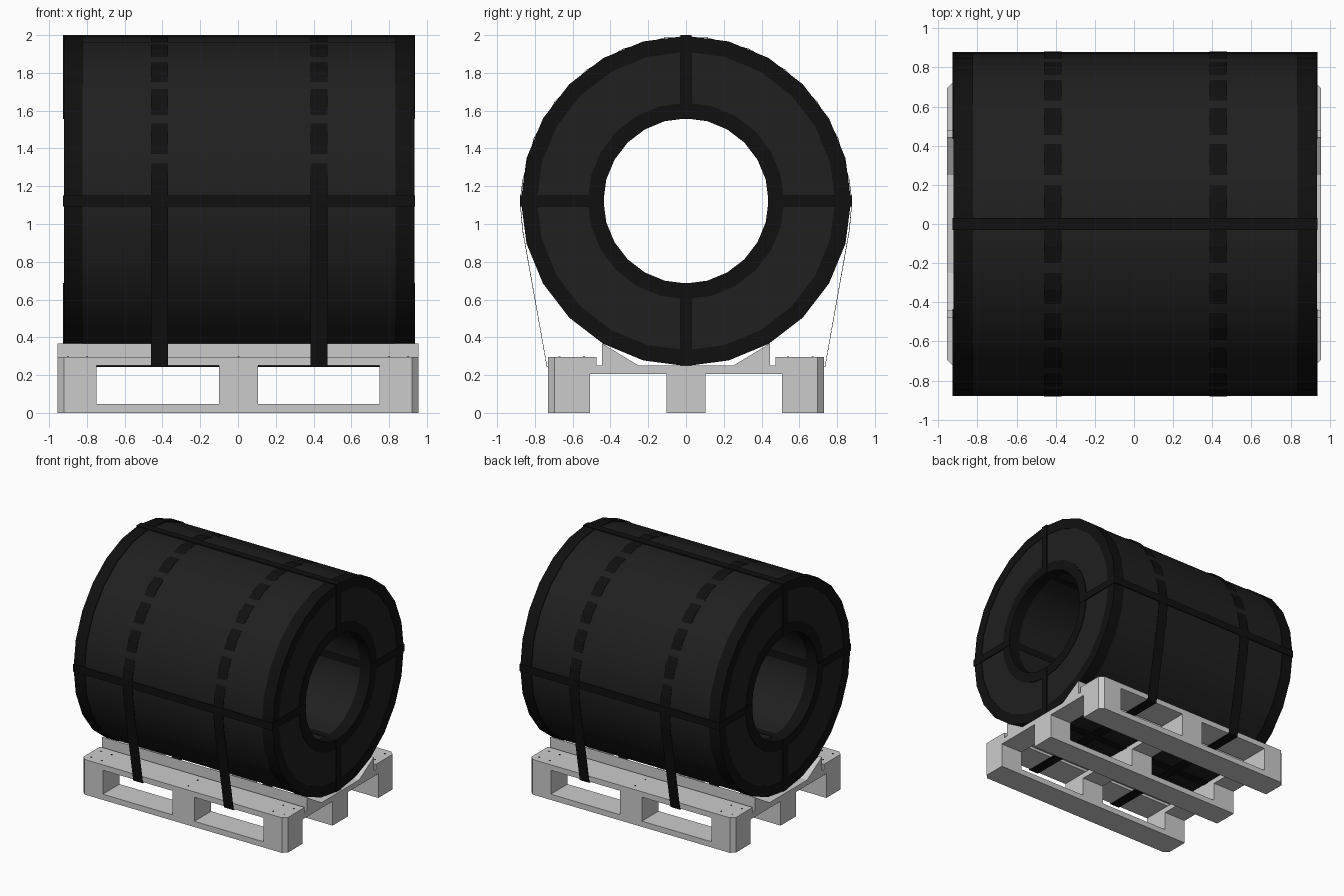
import bpy, bmesh, math
from mathutils import Vector

if "Cube" in bpy.data.objects:
    bpy.data.objects.remove(bpy.data.objects["Cube"])

CX, CZ, SIDES = 0.006, 1.122, 24      # coil centre and facet count
X0, X1 = -0.922, 0.934                # coil ends


def material(name, v):
    m = bpy.data.materials.new(name)
    m.diffuse_color = (v, v, v, 1)
    m.use_nodes = True
    m.node_tree.nodes["Principled BSDF"].inputs["Base Color"].default_value = m.diffuse_color
    return m


WRAP = material("black_wrap", 0.014)
BAND = material("dark_band", 0.005)


def finish(name, bm, mat=None, smooth=False, fix=True):
    if fix:
        bmesh.ops.recalc_face_normals(bm, faces=bm.faces)
    me = bpy.data.meshes.new(name)
    bm.to_mesh(me)
    bm.free()
    ob = bpy.data.objects.new(name, me)
    bpy.context.collection.objects.link(ob)
    if mat:
        me.materials.append(mat)
    if smooth:
        bpy.ops.object.select_all(action='DESELECT')
        ob.select_set(True)
        bpy.context.view_layer.objects.active = ob
        bpy.ops.object.shade_smooth_by_angle(angle=math.radians(30))
    return ob


def revolve(name, profile, mat):
    """Spin a closed (x, radius) profile round the coil axis."""
    bm = bmesh.new()
    rings = []
    for i in range(SIDES):
        a = 2 * math.pi * i / SIDES
        rings.append([bm.verts.new((x, r * math.cos(a), CZ + r * math.sin(a))) for x, r in profile])
    n = len(profile)
    for i in range(SIDES):
        p, q = rings[i], rings[(i + 1) % SIDES]
        for j in range(n):
            k = (j + 1) % n
            bm.faces.new((p[j], p[k], q[k], q[j]))
    return finish(name, bm, mat, True)


def prism(name, pts, vec, mat=None):
    """Extrude a polygon of 3D points along a vector."""
    bm = bmesh.new()
    a = [bm.verts.new(p) for p in pts]
    b = [bm.verts.new(Vector(p) + Vector(vec)) for p in pts]
    bm.faces.new(a)
    bm.faces.new(b)
    for i in range(len(a)):
        j = (i + 1) % len(a)
        bm.faces.new((a[i], a[j], b[j], b[i]))
    return finish(name, bm, mat)


def timber(name, x0, x1, y0, y1, z0, z1, c=0.035):
    """Box whose corners are cut where they meet the pallet's corners."""
    pts = []
    for x, y, xfirst in ((x0, y0, False), (x1, y0, True), (x1, y1, False), (x0, y1, True)):
        if abs(x) > 0.95 and abs(y) > 0.72:
            dx = (x - math.copysign(c, x), y, z0)
            dy = (x, y - math.copysign(c, y), z0)
            pts += [dx, dy] if xfirst else [dy, dx]
        else:
            pts.append((x, y, z0))
    return prism(name, pts, (0, 0, z1 - z0))


# Coil body, a thick tube
revolve("coil_body", [(X0 + .005, .441), (X1 - .005, .441), (X1 - .005, .868), (X0 + .005, .868)], WRAP)

# L-shaped edge protectors, outer rim and bore rim at each end
for side, e, s in (("left", X0, 1), ("right", X1, -1)):
    revolve(side + "_outer_edge_protector",
            [(e, .79), (e, .874), (e + s * .1, .874), (e + s * .1, .864), (e + s * .01, .864), (e + s * .01, .79)], BAND)
    revolve(side + "_bore_edge_protector",
            [(e, .52), (e, .437), (e + s * .1, .437), (e + s * .1, .446), (e + s * .01, .446), (e + s * .01, .52)], BAND)

# Four straps through the bore, each a thin rectangular loop
for i, name in enumerate(("back", "top", "front", "bottom")):
    a = i * math.pi / 2
    u = Vector((0, math.cos(a), math.sin(a)))
    w = Vector((0, -math.sin(a), math.cos(a)))
    c = Vector((0, 0, CZ))
    bm = bmesh.new()
    loops = []
    for t in (-.03, .03):
        for d in (0, .009):
            loops.append([bm.verts.new(c + w * t + u * r + Vector((x, 0, 0))) for x, r in (
                (X0 - .004 + d, .434 + d), (X1 + .004 - d, .434 + d),
                (X1 + .004 - d, .878 - d), (X0 - .004 + d, .878 - d))])
    for p, q in ((0, 1), (1, 3), (3, 2), (2, 0)):
        for j in range(4):
            k = (j + 1) % 4
            bm.faces.new((loops[p][j], loops[p][k], loops[q][k], loops[q][j]))
    finish(name + "_bore_strap", bm, BAND)

# Tie-down straps over the coil and under the pallet deck
half = [(.735, .246)]
half += [(.877 * math.cos(math.radians(d)), CZ + .877 * math.sin(math.radians(d))) for d in (-10, 0)]
half += [(.869 * math.cos(math.radians(d)), CZ + .869 * math.sin(math.radians(d)))
         for d in [7.5 + 15 * k for k in range(6)]]
path = half + [(-y, z) for y, z in reversed(half)]
for name, x in (("left", -.416), ("right", .43)):
    bm = bmesh.new()
    a = [bm.verts.new((x - .045, y, z)) for y, z in path]
    b = [bm.verts.new((x + .045, y, z)) for y, z in path]
    for i in range(len(path)):
        j = (i + 1) % len(path)
        bm.faces.new((a[i], b[i], b[j], a[j])[::-1])
    ob = finish(name + "_tie_down_strap", bm, BAND, fix=False)
    ob.data.flip_normals()
    m = ob.modifiers.new("thickness", 'SOLIDIFY')
    m.thickness, m.offset = .003, -1

# Pallet: runners, blocks and cross boards
rows = (("front", -.73, -.507), ("middle", -.103, .103), ("back", .507, .73))
cols = (("left", -.955, -.75), ("centre", -.1, .105), ("right", .75, .955))
for rn, y0, y1 in rows:
    timber(rn + "_runner", -.955, .955, y0, y1, 0, .048)
    for cn, x0, x1 in cols:
        timber(f"{rn}_{cn}_block", x0, x1, y0, y1, .048, .205)
for cn, x0, x1 in cols:
    timber(cn + "_cross_board", x0, x1, -.73, .73, .205, .25)

# Deck boards with nails, and wedge chocks cradling the coil
for name, s in (("front", -1), ("back", 1)):
    timber(name + "_deck_board", -.955, .955, *sorted((s * .475, s * .73)), .25, .296)
    prism(name + "_chock", [(-.955, s * .445, .25), (-.955, s * .445, .368), (-.955, s * .25, .25)], (1.91, 0, 0))
    bm = bmesh.new()
    for x in (-.9, -.8, .003, .8, .9):
        for y in (.54, .67):
            r = bmesh.ops.create_cone(bm, cap_ends=True, segments=8, radius1=.006, radius2=.006, depth=.004)
            bmesh.ops.translate(bm, verts=r["verts"], vec=(x, s * y, .297))
    finish(name + "_nails", bm, BAND)
